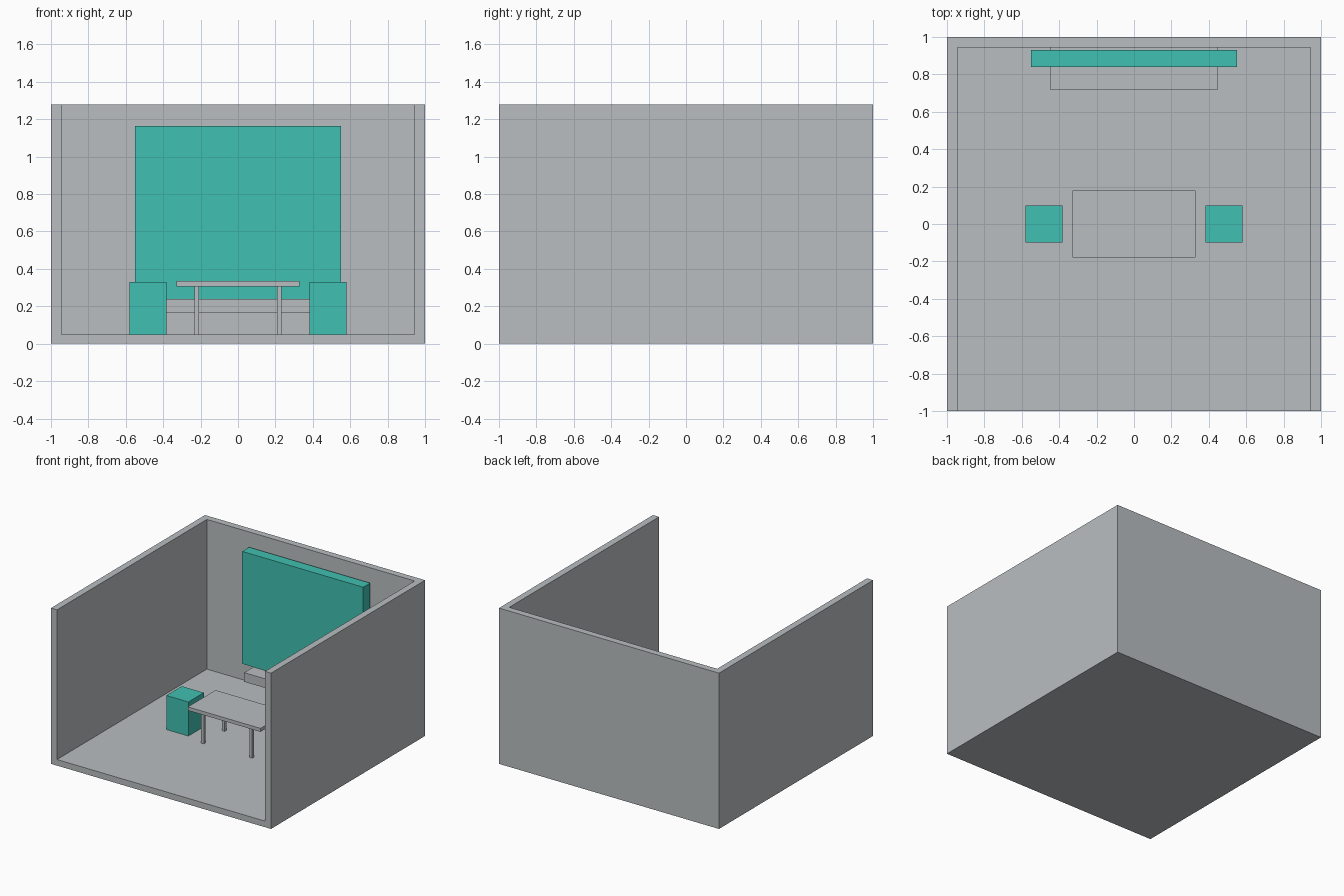
import bpy

if "Cube" in bpy.data.objects:
    bpy.data.objects.remove(bpy.data.objects["Cube"])


def material(name, rgb):
    m = bpy.data.materials.new(name)
    m.diffuse_color = (*rgb, 1.0)
    m.use_nodes = True
    m.node_tree.nodes["Principled BSDF"].inputs["Base Color"].default_value = m.diffuse_color
    return m


GREY = material("light_grey", (0.49, 0.515, 0.53))
TEAL = material("teal", (0.053, 0.53, 0.445))


def box(name, x, y, z, mat):
    """Axis-aligned box from (min, max) ranges."""
    ranges = (x, y, z)
    bpy.ops.mesh.primitive_cube_add(size=1, location=[(a + b) / 2 for a, b in ranges])
    ob = bpy.context.object
    ob.name = ob.data.name = name
    ob.scale = [b - a for a, b in ranges]
    bpy.ops.object.transform_apply(location=False, rotation=False, scale=True)
    ob.data.materials.append(mat)
    return ob


FLOOR = 0.05
INNER = 0.945  # inner face of the walls

# Room shell: floor and three walls, open at the front and top
room = box("room_shell", (-1, 1), (-1, 1), (0, 1.28), GREY)
cutter = box("room_cutter", (-INNER, INNER), (-1.3, INNER), (FLOOR, 1.6), GREY)
cutter.hide_render = True
cutter.hide_set(True)
cut = room.modifiers.new("hollow", 'BOOLEAN')
cut.operation = 'DIFFERENCE'
cut.solver = 'EXACT'
cut.object = cutter

# Wall panel with a floating shelf below it
box("wall_panel", (-0.55, 0.55), (0.84, 0.93), (0.24, 1.163), TEAL)
box("wall_shelf", (-0.448, 0.448), (0.72, INNER), (0.165, 0.24), GREY)

# Table
box("table_top", (-0.33, 0.33), (-0.18, 0.18), (0.305, 0.334), GREY)
LEG = 0.0125
for sx in (-0.22, 0.22):
    for sy in (-0.135, 0.135):
        box("table_leg", (sx - LEG, sx + LEG), (sy - LEG, sy + LEG), (FLOOR, 0.305), GREY)

# Block seats at both ends of the table
for side in (-1, 1):
    cx = 0.481 * side
    box("block_seat", (cx - 0.1, cx + 0.1), (-0.1, 0.1), (FLOOR, 0.33), TEAL)
